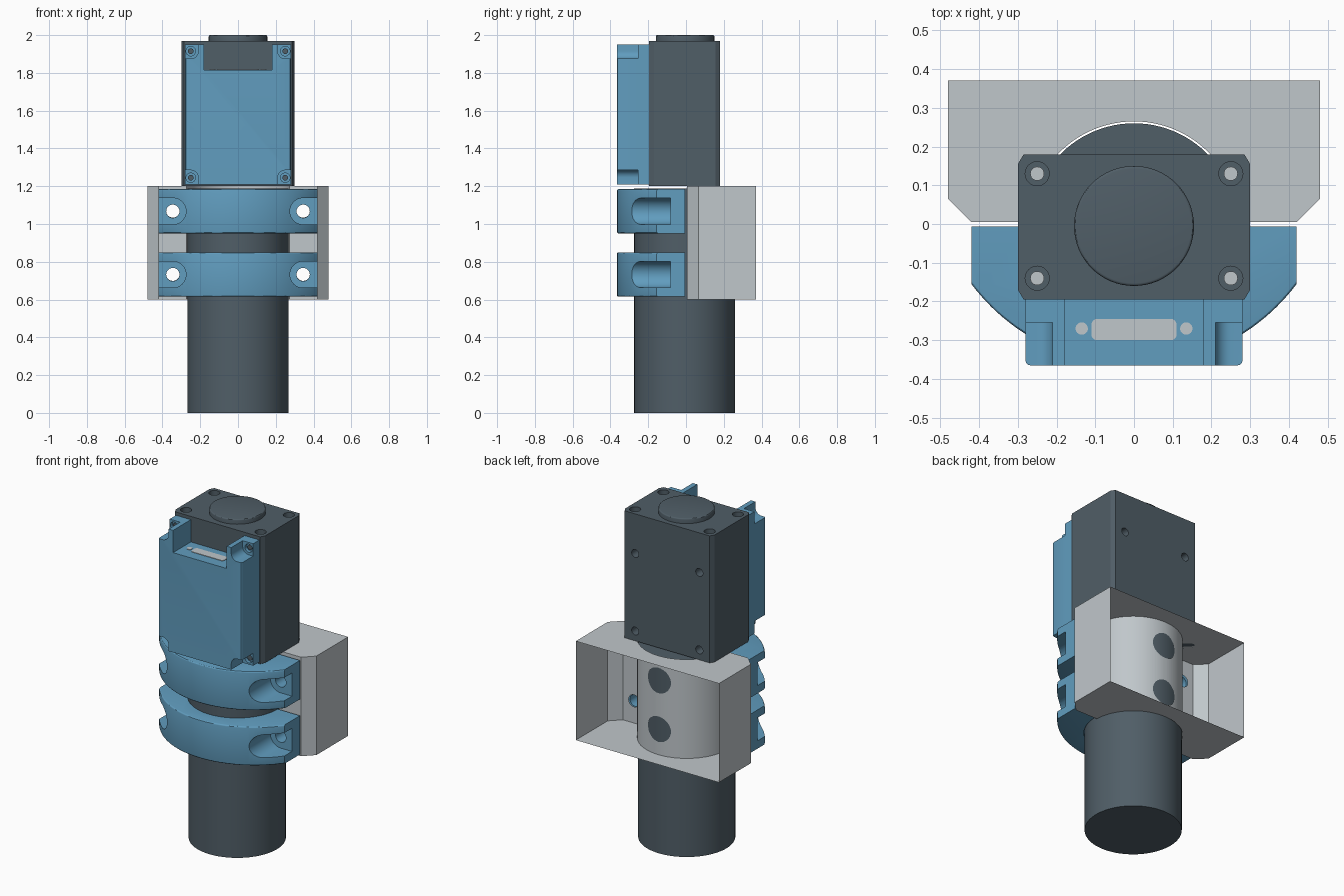
import bpy, bmesh, math
from math import cos, sin, pi

if "Cube" in bpy.data.objects:
    bpy.data.objects.remove(bpy.data.objects["Cube"])


def material(name, rgb):
    m = bpy.data.materials.new(name)
    lin = [((c / 255 + 0.055) / 1.055) ** 2.4 for c in rgb]
    m.diffuse_color = (*lin, 1)
    m.use_nodes = True
    m.node_tree.nodes["Principled BSDF"].inputs["Base Color"].default_value = m.diffuse_color
    return m


BLUE = material("steel_blue", (97, 157, 191))
GREY = material("light_grey", (192, 199, 203))
DARK = material("dark_slate", (80, 94, 103))
CY = -0.007                      # y of the main cylinder axis


def arc(cx, cy, r, a0, a1, n):
    """Points on an arc, angles in degrees."""
    return [(cx + r * cos(math.radians(a0 + (a1 - a0) * i / n)),
             cy + r * sin(math.radians(a0 + (a1 - a0) * i / n))) for i in range(n + 1)]


def circle(cx, cy, r, n=32):
    return arc(cx, cy, r, 0, 360, n)[:-1]


def rect(x0, x1, y0, y1):
    return [(x0, y0), (x1, y0), (x1, y1), (x0, y1)]


def prism(name, pts, lo, hi, mat=None, axis='z', bevel=0, pick=None):
    """Extrude a profile along z (profile in xy) or along y (profile in xz)."""
    bm = bmesh.new()
    put = (lambda p, t: (p[0], p[1], t)) if axis == 'z' else (lambda p, t: (p[0], t, p[1]))
    rings = [[bm.verts.new(put(p, t)) for p in pts] for t in (lo, hi)]
    n = len(pts)
    for ring in rings:
        bm.faces.new(ring)
    for i in range(n):
        j = (i + 1) % n
        bm.faces.new((rings[0][i], rings[0][j], rings[1][j], rings[1][i]))
    bmesh.ops.recalc_face_normals(bm, faces=bm.faces)
    if bevel:
        edges = [e for e in bm.edges if pick(e)]
        bmesh.ops.bevel(bm, geom=edges, offset=bevel, segments=3, profile=0.5, affect='EDGES')
    me = bpy.data.meshes.new(name)
    bm.to_mesh(me)
    bm.free()
    ob = bpy.data.objects.new(name, me)
    bpy.context.collection.objects.link(ob)
    if mat:
        me.materials.append(mat)
    return ob


def cut(ob, cutters):
    """Subtract the cutters one by one, then discard them."""
    bpy.context.view_layer.objects.active = ob
    for c in cutters:
        m = ob.modifiers.new("cut", 'BOOLEAN')
        m.operation, m.solver, m.object = 'DIFFERENCE', 'EXACT', c
        bpy.ops.object.modifier_apply(modifier=m.name)
        bpy.data.objects.remove(c)


def smooth(ob):
    bpy.ops.object.select_all(action='DESELECT')
    ob.select_set(True)
    bpy.context.view_layer.objects.active = ob
    bpy.ops.object.shade_smooth_by_angle(angle=math.radians(30))


def flat_edge(e):
    return abs(e.verts[0].co.z - e.verts[1].co.z) < 1e-5


# Main cylinder
smooth(prism("main_cylinder", circle(0, CY, 0.267, 96), 0, 1.187, DARK))

# Upper housing with chamfered corners, screw holes on top and on the back
housing = prism("upper_housing", [
    (-0.3, -0.17), (-0.285, -0.195), (0.285, -0.195), (0.3, -0.17),
    (0.3, 0.155), (0.285, 0.18), (-0.285, 0.18), (-0.3, 0.155)], 1.2, 1.97, DARK)
cutters = []
for x in (-0.25, 0.25):
    for y in (-0.14, 0.13):
        cutters.append(prism("top_bore", circle(x, y, 0.031), 1.93, 2.1))
        smooth(prism("top_screw", circle(x, y, 0.018, 24), 1.925, 1.936, GREY))
for x in (-0.215, 0.215):
    for z in (1.26, 1.73):
        cutters.append(prism("back_bore", circle(x, z, 0.024), 0.12, 0.3, axis='y'))
cut(housing, cutters)
smooth(housing)

# Cap on top of the housing
smooth(prism("top_cap", circle(0, -0.005, 0.155, 64), 1.96, 2.0, DARK, bevel=0.007,
             pick=lambda e: flat_edge(e) and e.verts[0].co.z > 1.99))

# Front cover with a connector notch and four corner screw pockets
cover = prism("front_cover", rect(-0.28, 0.28, -0.365, -0.195), 1.21, 1.95, BLUE, bevel=0.012,
              pick=lambda e: not flat_edge(e) and e.verts[0].co.y < -0.3)
cutters = [prism("notch", rect(-0.18, 0.18, -0.5, -0.1), 1.815, 2.1)]
for s in (-1, 1):
    for z, d in ((1.915, 1), (1.245, -1)):
        quarter = [(0.4, z + d * 0.2), (0.21, z + d * 0.2)]
        quarter += [(0.25 - 0.04 * cos(a), z - d * 0.04 * sin(a))
                    for a in [i * pi / 16 for i in range(9)]]
        quarter += [(0.4, z - d * 0.04)]
        pts = [(s * x, q) for x, q in quarter]
        cutters.append(prism("pocket", pts, -0.5, -0.255, axis='y'))
        cutters.append(prism("screw_bore", circle(s * 0.25, z, 0.025, 24), -0.4, -0.235, axis='y'))
        smooth(prism("cover_screw", circle(s * 0.25, z, 0.015, 24), -0.244, -0.234, DARK, 'y'))
cut(cover, cutters)
smooth(cover)

# Connector plate and its two studs in the notch
slot = (arc(0.095, -0.26, 0.015, 0, 90, 5) + arc(-0.095, -0.26, 0.015, 90, 180, 5)
        + arc(-0.095, -0.285, 0.015, 180, 270, 5) + arc(0.095, -0.285, 0.015, 270, 360, 5))
prism("connector_plate", slot, 1.812, 1.818, GREY)
for x in (-0.135, 0.135):
    prism("connector_stud", circle(x, -0.27, 0.016, 24), 1.812, 1.818, GREY)

# Two clamp bands with bolt pockets open to the sides
BOLT_X, BOLT_Z = 0.345, (0.735, 1.07)
half = math.degrees(math.asin(0.42 / 0.525))
band = ([(0.42, -0.006), (-0.42, -0.006)]
        + arc(0, 0.16, 0.525, 270 - half, 270 + half, 48))


def front_edge(e):
    return flat_edge(e) and all(v.co.y < -0.15 for v in e.verts)


for zc, label in zip((0.7325, 1.0675), ("lower", "upper")):
    clamp = prism(label + "_clamp", band, zc - 0.1175, zc + 0.1175, BLUE,
                  bevel=0.008, pick=front_edge)
    cutters = [prism("bore", circle(0, CY, 0.271, 96), 0.3, 1.5)]
    for s in (-1, 1):
        pocket = arc(BOLT_X, zc, 0.07, 90, 270, 24) + [(0.6, zc - 0.07), (0.6, zc + 0.07)]
        cutters.append(prism("pocket", [(s * x, z) for x, z in pocket], -0.6, -0.083, axis='y'))
        cutters.append(prism("bolt_bore", circle(s * BOLT_X, zc, 0.035), -0.2, 0.1, axis='y'))
    cut(clamp, cutters)
    smooth(clamp)

# Mounting bracket: thin shell, open at the back, with a bore and drilled holes
outline = ([(-0.48, 0.37), (-0.48, 0.065), (-0.42, 0.005)]
           + arc(0, CY, 0.272, 177.5, 2.5, 48)
           + [(0.42, 0.005), (0.48, 0.065), (0.48, 0.37)])
bracket = prism("mounting_bracket", outline, 0.6, 1.2, GREY)
holes = [(s * BOLT_X, z, 0.036) for s in (-1, 1) for z in BOLT_Z]
holes += [(0, z, 0.077) for z in (0.755, 1.05)]
cut(bracket, [prism("hole", circle(x, z, r), -0.1, 0.6, axis='y') for x, z, r in holes])
bm = bmesh.new()
bm.from_mesh(bracket.data)


def unwanted(f):
    """Back wall and the tubes left by drilling."""
    if all(v.co.y > 0.3699 for v in f.verts):
        return True
    return any(all(math.hypot(v.co.x - x, v.co.z - z) < r + 1e-3 for v in f.verts)
               for x, z, r in holes)


bmesh.ops.delete(bm, geom=[f for f in bm.faces if unwanted(f)], context='FACES')
bm.to_mesh(bracket.data)
bm.free()
smooth(bracket)
